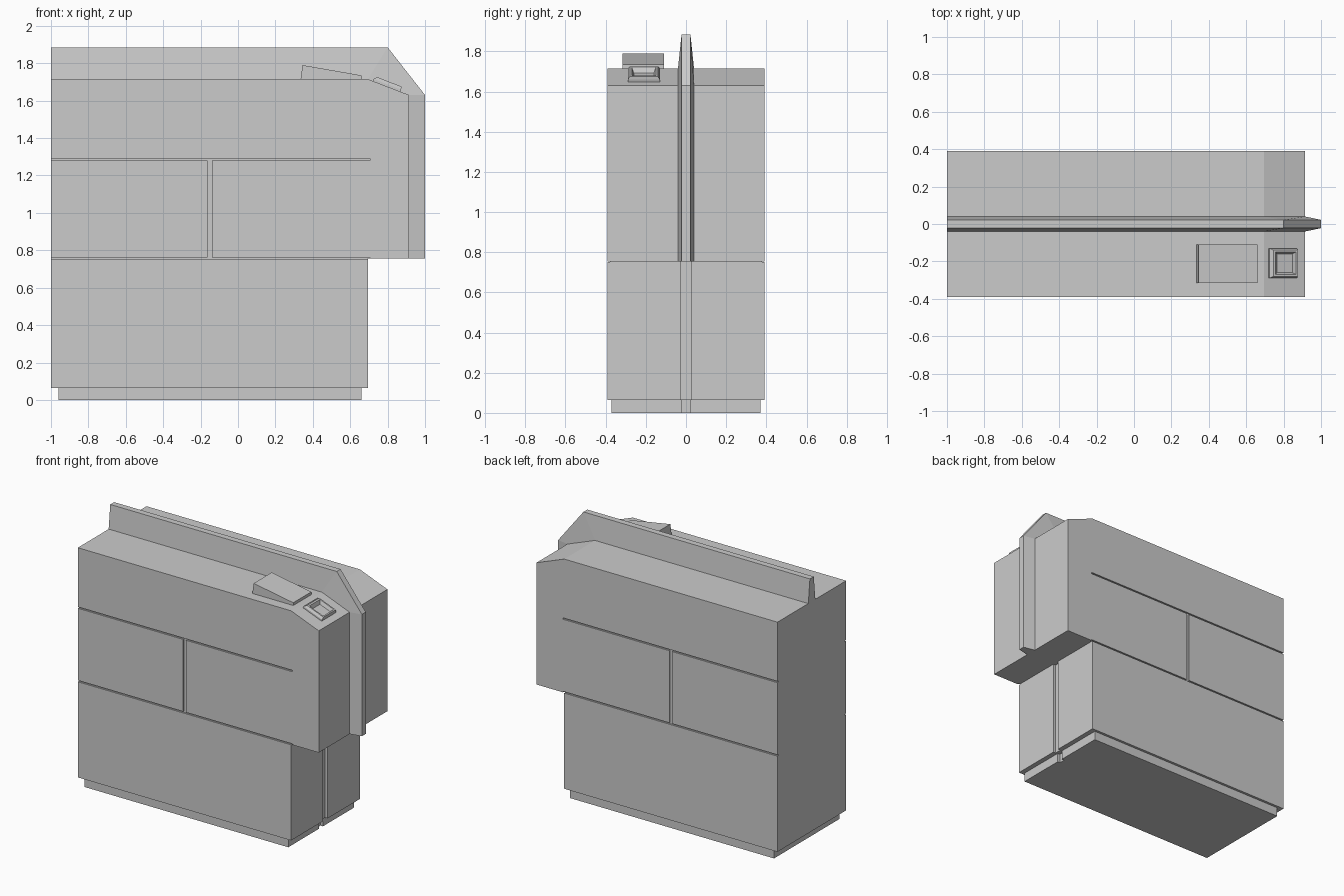
import bpy, bmesh
from mathutils import Matrix, Vector

if "Cube" in bpy.data.objects:
    bpy.data.objects.remove(bpy.data.objects["Cube"])


def make_object(name, verts, faces):
    mesh = bpy.data.meshes.new(name)
    bm = bmesh.new()
    vs = [bm.verts.new(v) for v in verts]
    for f in faces:
        bm.faces.new([vs[i] for i in f])
    bmesh.ops.recalc_face_normals(bm, faces=bm.faces)
    bm.to_mesh(mesh)
    bm.free()
    obj = bpy.data.objects.new(name, mesh)
    bpy.context.collection.objects.link(obj)
    return obj


def extrude_profile(name, profile, y0, y1):
    """Extrude an x-z outline along y."""
    n = len(profile)
    verts = [(x, y, z) for y in (y0, y1) for x, z in profile]
    faces = [range(n), range(n, 2 * n)]
    faces += [(i, (i + 1) % n, n + (i + 1) % n, n + i) for i in range(n)]
    return make_object(name, verts, faces)


def box(name, x0, x1, y0, y1, z0, z1):
    return extrude_profile(name, [(x0, z0), (x1, z0), (x1, z1), (x0, z1)], y0, y1)


def cut(target, *bounds):
    """Remove a box-shaped groove from the target."""
    cutter = box("groove_cutter", *bounds)
    cutter.hide_render = True
    mod = target.modifiers.new("groove", 'BOOLEAN')
    mod.operation = 'DIFFERENCE'
    mod.solver = 'EXACT'
    mod.object = cutter
    bpy.context.view_layer.objects.active = target
    bpy.ops.object.modifier_apply(modifier=mod.name)
    bpy.data.objects.remove(cutter)


# Cabinet body with overhanging head and sloped front edge
body = extrude_profile("cabinet_body", [
    (-1, 0.065), (0.695, 0.065), (0.695, 0.755), (0.915, 0.755),
    (0.915, 1.63), (0.695, 1.715), (-1, 1.715)], -0.39, 0.39)

# Panel seams on both sides
for s in (-1, 1):
    y0, y1 = sorted((s * 0.379, s * 0.42))
    cut(body, -1.05, 0.705, y0, y1, 1.28, 1.29)
    cut(body, -1.05, 0.705, y0, y1, 0.752, 0.762)
    cut(body, -0.163, -0.14, y0, y1, 0.757, 1.285)

# Seam down the lower end, continued in the plinth
cut(body, 0.675, 0.75, -0.026, 0.026, 0.03, 0.7549)
plinth = box("plinth", -0.96, 0.66, -0.372, 0.372, 0, 0.065)
cut(plinth, 0.64, 0.7, -0.022, 0.022, -0.02, 0.1)

# Tapered fin running over the top and down the end
inner = [(-1, 1.715), (0.695, 1.715), (0.915, 1.63), (0.915, 0.755)]
outer = [(-1, 1.885), (0.8, 1.885), (1, 1.63), (1, 0.755)]
verts = []
for (ix, iz), (ox, oz) in zip(inner, outer):
    verts += [(ix, -0.04, iz), (ox, -0.022, oz), (ox, 0.022, oz), (ix, 0.04, iz)]
faces = [(0, 1, 2, 3), (12, 13, 14, 15)]
for k in (0, 4, 8):
    for j in range(4):
        n = (j + 1) % 4
        faces.append((k + j, k + n, k + 4 + n, k + 4 + j))
make_object("centre_fin", verts, faces)

# Wedge pad on the top
extrude_profile("wedge_pad", [(0.335, 1.714), (0.345, 1.79), (0.66, 1.735),
                              (0.66, 1.714)], -0.315, -0.11)

# Small recessed switch on the slope, built in slope coordinates
d = Vector((0.22, 0, -0.085)).normalized()
up = Vector((-d.z, 0, d.x))
origin = Vector((0.72, -0.21, 1.705))
levels = [  # height, start, end, half width
    (-0.005, 0, 0.158, 0.08), (0.012, 0, 0.158, 0.08), (0.028, 0.016, 0.155, 0.07),
    (0.028, 0.028, 0.145, 0.06), (0.004, 0.045, 0.135, 0.05)]
verts = []
for h, a, b, w in levels:
    for s, y in ((a, -w), (b, -w), (b, w), (a, w)):
        verts.append(origin + d * s + up * h + Vector((0, y, 0)))
faces = [(0, 1, 2, 3), (16, 17, 18, 19)]
for k in range(0, 16, 4):
    for j in range(4):
        n = (j + 1) % 4
        faces.append((k + j, k + n, k + 4 + n, k + 4 + j))
make_object("recessed_switch", verts, faces)
